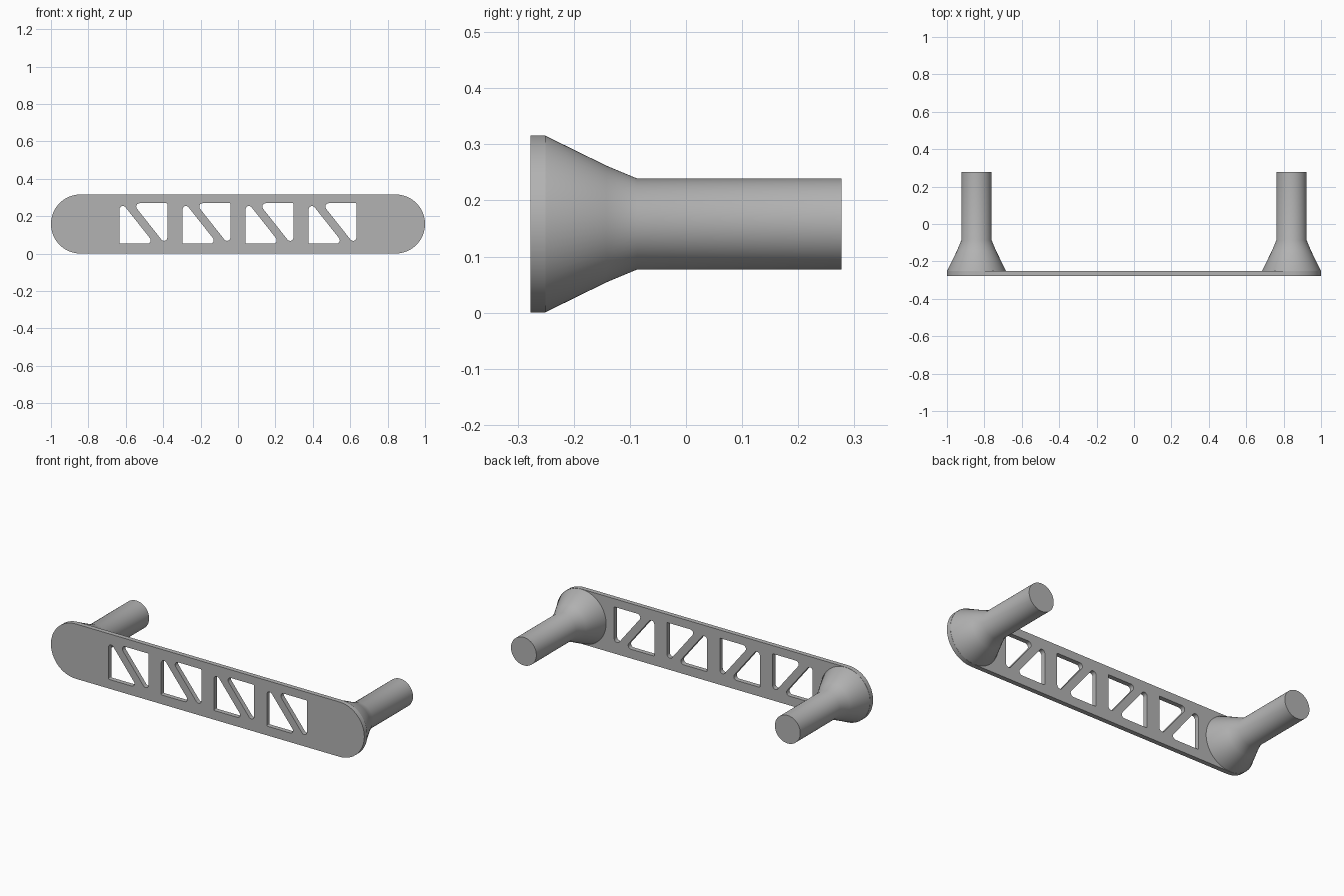
import bpy
import bmesh
from math import pi, cos, sin, radians
from mathutils import Vector, Matrix

RADIUS = 0.158          # rounded end of the plate, also its half height
END_X = 1 - RADIUS      # centre of each rounded end
FRONT, SEAT, BACK = -0.277, -0.25, 0.277

cube = bpy.data.objects.get("Cube")
if cube:
    bpy.data.objects.remove(cube, do_unlink=True)

grey = bpy.data.materials.new("satin grey")
grey.use_nodes = True
colour = (0.45, 0.45, 0.45, 1)
grey.diffuse_color = colour
grey.node_tree.nodes["Principled BSDF"].inputs["Base Color"].default_value = colour


def finish(obj):
    """Give the part its material and smooth its round sides."""
    obj.data.materials.clear()
    obj.data.materials.append(grey)
    bpy.ops.object.select_all(action="DESELECT")
    obj.select_set(True)
    bpy.context.view_layer.objects.active = obj
    bpy.ops.object.shade_smooth_by_angle(angle=radians(30))


def rounded(corners, radii, steps=6):
    """Polygon outline with an arc of the given radius at each corner."""
    points = []
    for i, corner in enumerate(corners):
        a = (corners[i - 1] - corner).normalized()
        b = (corners[(i + 1) % len(corners)] - corner).normalized()
        half = a.angle(b) / 2
        centre = corner + (a + b).normalized() * radii[i] / sin(half)
        start = corner + a * radii[i] * cos(half) / sin(half) - centre
        end = corner + b * radii[i] * cos(half) / sin(half) - centre
        turn = start.angle_signed(end)
        for s in range(steps + 1):
            points.append(centre + Matrix.Rotation(-turn * s / steps, 2) @ start)
    return points


# Plate outline: a long slot shape
outline = []
for side in (1, -1):
    for s in range(33):
        t = -pi / 2 + pi * s / 32
        outline.append(Vector((side * (END_X + RADIUS * cos(t)),
                               RADIUS + side * RADIUS * sin(t))))

# Truss windows: two opposed triangles in each of four panels
triangle = rounded([Vector((-0.128, -0.108)), Vector((0.058, -0.108)),
                    Vector((-0.128, 0.127))], [0.004, 0.018, 0.018])
loops = [outline]
for panel in range(4):
    middle = Vector(((panel - 1.5) * 0.337, 0.161))
    for flip in (1, -1):
        loops.append([middle + flip * p for p in triangle])

# Front plate: filled outline, extruded through its thickness
curve = bpy.data.curves.new("plate_outline", "CURVE")
curve.dimensions = "2D"
curve.fill_mode = "BOTH"
curve.extrude = (SEAT - FRONT) / 2
for loop in loops:
    spline = curve.splines.new("POLY")
    spline.points.add(len(loop) - 1)
    for point, p in zip(spline.points, loop):
        point.co = (p.x, p.y, 0, 1)
    spline.use_cyclic_u = True
source = bpy.data.objects.new("plate_outline", curve)
bpy.context.collection.objects.link(source)
bpy.context.view_layer.update()
mesh = bpy.data.meshes.new_from_object(
    source.evaluated_get(bpy.context.evaluated_depsgraph_get()))
bpy.data.objects.remove(source, do_unlink=True)
mesh.transform(Matrix.Translation((0, (FRONT + SEAT) / 2, 0)) @ Matrix.Rotation(pi / 2, 4, "X"))
bm = bmesh.new()
bm.from_mesh(mesh)
bmesh.ops.remove_doubles(bm, verts=bm.verts, dist=0.0002)
bmesh.ops.recalc_face_normals(bm, faces=bm.faces)
bm.to_mesh(mesh)
bm.free()
plate = bpy.data.objects.new("front_plate", mesh)
bpy.context.collection.objects.link(plate)
finish(plate)

# Posts: flared foot running into a straight round bar
profile = [(0.157, SEAT - 0.01), (0.157, SEAT), (0.104, -0.142),
           (0.081, -0.087), (0.081, BACK)]
SIDES = 64
for name, x in (("left_post", END_X), ("right_post", -END_X)):
    bm = bmesh.new()
    rings = [[bm.verts.new((x + r * cos(2 * pi * i / SIDES), y,
                            RADIUS + r * sin(2 * pi * i / SIDES)))
              for i in range(SIDES)] for r, y in profile]
    for low, high in zip(rings, rings[1:]):
        for i in range(SIDES):
            j = (i + 1) % SIDES
            bm.faces.new((low[i], low[j], high[j], high[i]))
    bm.faces.new(rings[0])
    bm.faces.new(rings[-1])
    bmesh.ops.recalc_face_normals(bm, faces=bm.faces)
    mesh = bpy.data.meshes.new(name)
    bm.to_mesh(mesh)
    bm.free()
    post = bpy.data.objects.new(name, mesh)
    bpy.context.collection.objects.link(post)
    finish(post)
